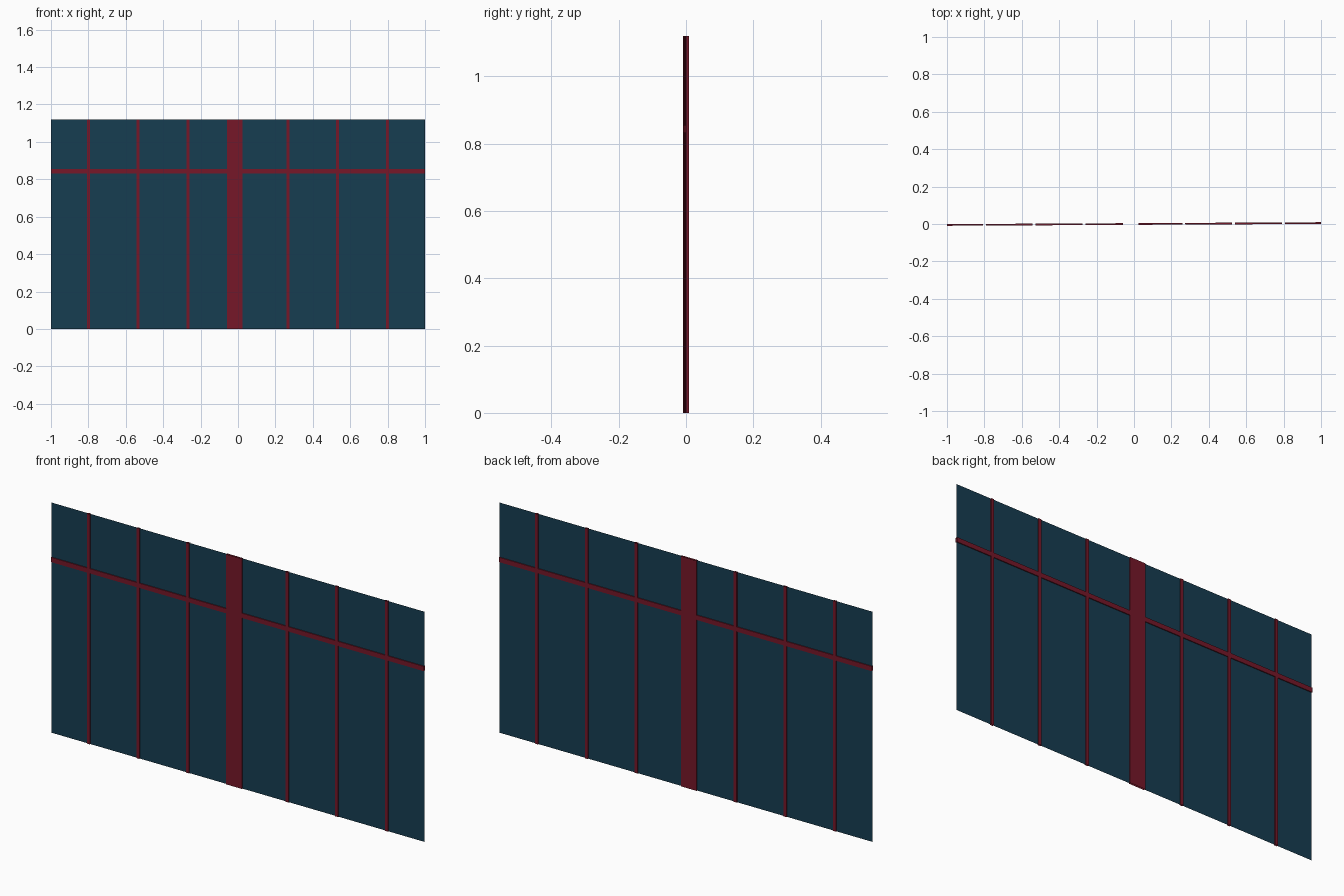
import bpy, bmesh, math

if "Cube" in bpy.data.objects:
    bpy.data.objects.remove(bpy.data.objects["Cube"])

H = 1.12                      # height
D = 0.0045                    # half depth of the bars
Z0, Z1 = 0.832, 0.855         # crossbar bottom and top
TURN = math.atan(0.005)       # very slight turn about z


def material(name, rgb):
    m = bpy.data.materials.new(name)
    m.diffuse_color = (*rgb, 1)
    m.use_nodes = True
    m.node_tree.nodes["Principled BSDF"].inputs["Base Color"].default_value = m.diffuse_color
    return m


TEAL = material("teal_glass", (0.008, 0.047, 0.083))
RED = material("red_frame", (0.18, 0.009, 0.022))


def build(name, quads, mat):
    bm = bmesh.new()
    for q in quads:
        bm.faces.new([bm.verts.new(p) for p in q])
    bmesh.ops.remove_doubles(bm, verts=bm.verts, dist=1e-5)
    bmesh.ops.recalc_face_normals(bm, faces=bm.faces)
    mesh = bpy.data.meshes.new(name)
    bm.to_mesh(mesh)
    bm.free()
    mesh.materials.append(mat)
    ob = bpy.data.objects.new(name, mesh)
    ob.rotation_euler.z = TURN
    bpy.context.collection.objects.link(ob)


def tube(profile, place):
    """Open-ended four-sided tube: profile points swept between two ends."""
    return [[place(*a, 0), place(*b, 0), place(*b, 1), place(*a, 1)]
            for a, b in zip(profile, profile[1:] + profile[:1])]


def section(a, b):
    return [(a, -D), (b, -D), (b, D), (a, D)]


# Upright bars: narrow mullions plus one wide middle post
w = 0.008
bars = [(c - w, c + w) for c in (-0.80, -0.534, -0.267)]
bars.append((-0.06, 0.025))
bars += [(c - w, c + w) for c in (0.266, 0.532, 0.799)]
for i, (a, b) in enumerate(bars):
    name = "middle_post" if i == 3 else f"mullion_{i}"
    build(name, tube(section(a, b), lambda x, y, t: (x, y, t * H)), RED)

# Bays between the uprights: lower pane, upper pane and crossbar piece
edges = [-1.0] + [x for bar in bars for x in bar] + [1.0]
for i, (a, b) in enumerate(zip(edges[0::2], edges[1::2])):
    for part, lo, hi in (("lower_pane", 0, Z0), ("upper_pane", Z1, H)):
        build(f"{part}_{i}", [[(a, 0, lo), (b, 0, lo), (b, 0, hi), (a, 0, hi)]], TEAL)
    build(f"crossbar_{i}",
          tube(section(Z0, Z1), lambda z, y, t: (a + t * (b - a), y, z)), RED)
